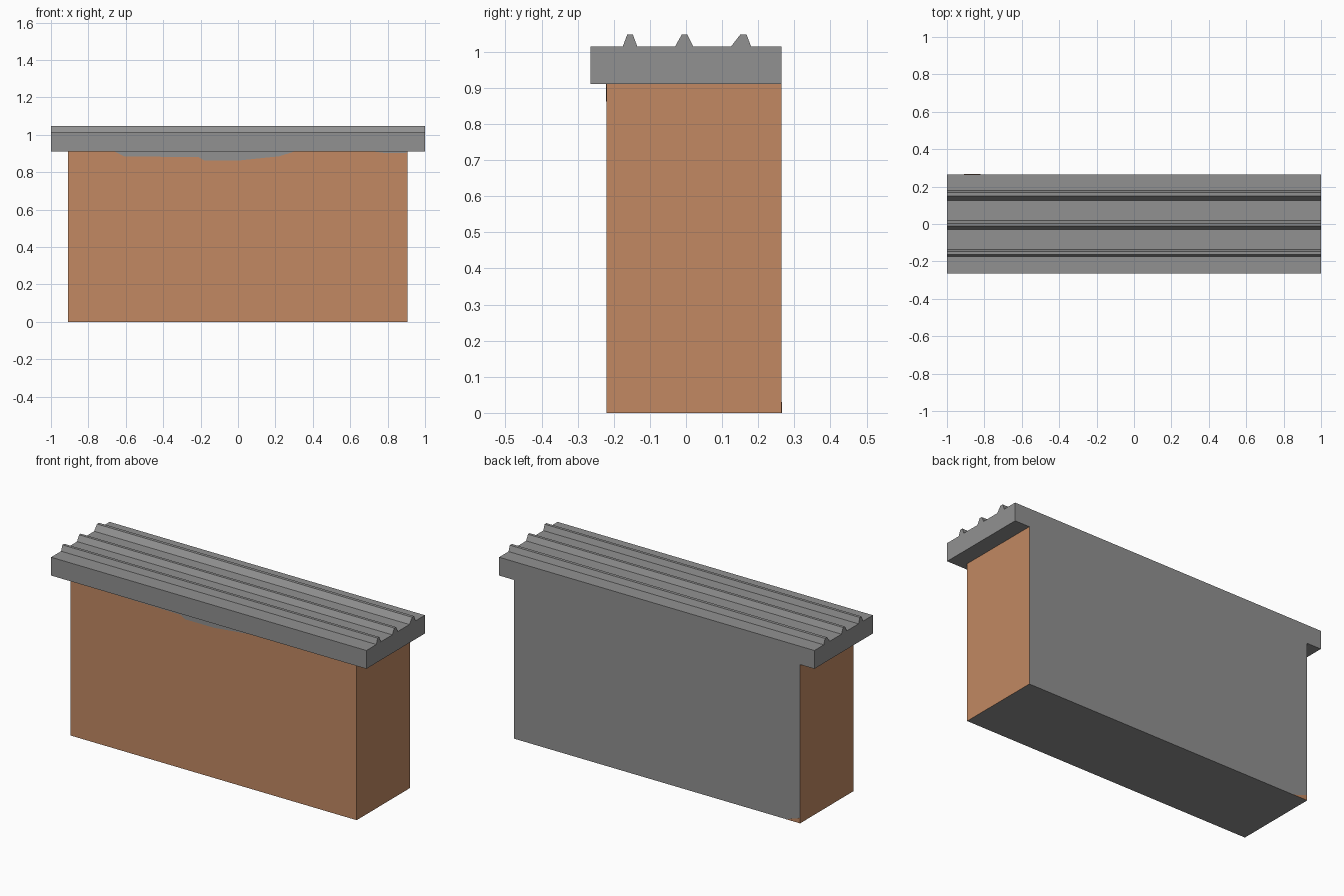
import bpy, bmesh

if "Cube" in bpy.data.objects:
    bpy.data.objects.remove(bpy.data.objects["Cube"])


def material(name, rgb):
    m = bpy.data.materials.new(name)
    m.diffuse_color = (*rgb, 1)
    m.use_nodes = True
    m.node_tree.nodes["Principled BSDF"].inputs["Base Color"].default_value = m.diffuse_color
    return m


GREY = material("grey", (0.285, 0.285, 0.285))
BROWN = material("clay_brown", (0.54, 0.25, 0.123))


def extrude_profile(name, points, direction, mats):
    """Extrude a closed 3D outline along a vector into a solid."""
    bm = bmesh.new()
    face = bm.faces.new([bm.verts.new(p) for p in points])
    ext = bmesh.ops.extrude_face_region(bm, geom=[face], use_keep_orig=True)
    moved = [g for g in ext["geom"] if isinstance(g, bmesh.types.BMVert)]
    bmesh.ops.translate(bm, vec=direction, verts=moved)
    bmesh.ops.recalc_face_normals(bm, faces=bm.faces)
    mesh = bpy.data.meshes.new(name)
    bm.to_mesh(mesh)
    bm.free()
    for m in mats:
        mesh.materials.append(m)
    obj = bpy.data.objects.new(name, mesh)
    bpy.context.collection.objects.link(obj)
    return obj


FRONT, BACK, EAVE, TOP, CREST = -0.22, 0.265, 0.91, 1.015, 1.047

# Wall block: brown front and ends, grey back and underside
wall = extrude_profile(
    "wall_block",
    [(-0.91, FRONT, 0), (0.907, FRONT, 0), (0.907, BACK, 0), (-0.91, BACK, 0)],
    (0, 0, EAVE), [BROWN, GREY])
for p in wall.data.polygons:
    p.material_index = int(p.normal.y > 0.5 or abs(p.normal.z) > 0.5)

# Roof slab with three long ridges: (base start, top start, top end, base end)
ridges = [(0.125, 0.15, 0.168, 0.18),
          (-0.03, -0.012, 0.004, 0.02),
          (-0.175, -0.163, -0.147, -0.135)]
outline = [(-0.265, EAVE), (BACK, EAVE), (BACK, TOP)]
for a, b, c, d in ridges:
    outline += [(d, TOP), (c, CREST), (b, CREST), (a, TOP)]
outline.append((-0.265, TOP))
extrude_profile("roof_slab", [(-1, y, z) for y, z in outline], (2, 0, 0), [GREY])

# Painted grey stain below the eave on the front
stains = {
    "front_stain": [(-0.66, EAVE), (-0.61, 0.885), (-0.21, 0.88), (-0.18, 0.862),
                    (0.0, 0.862), (0.22, 0.885), (0.3, EAVE)],
    "front_stain_small": [(0.73, EAVE), (0.79, 0.902), (0.9, 0.902), (0.9, EAVE)],
}
for name, pts in stains.items():
    extrude_profile(name, [(x, FRONT - 0.002, z) for x, z in pts], (0, 0.002, 0), [GREY])

# Brown chip at the lower corner of the back
extrude_profile("back_chip", [(-0.91, BACK, 0), (-0.82, BACK, 0), (-0.91, BACK, 0.03)],
                (0, 0.001, 0), [BROWN])
